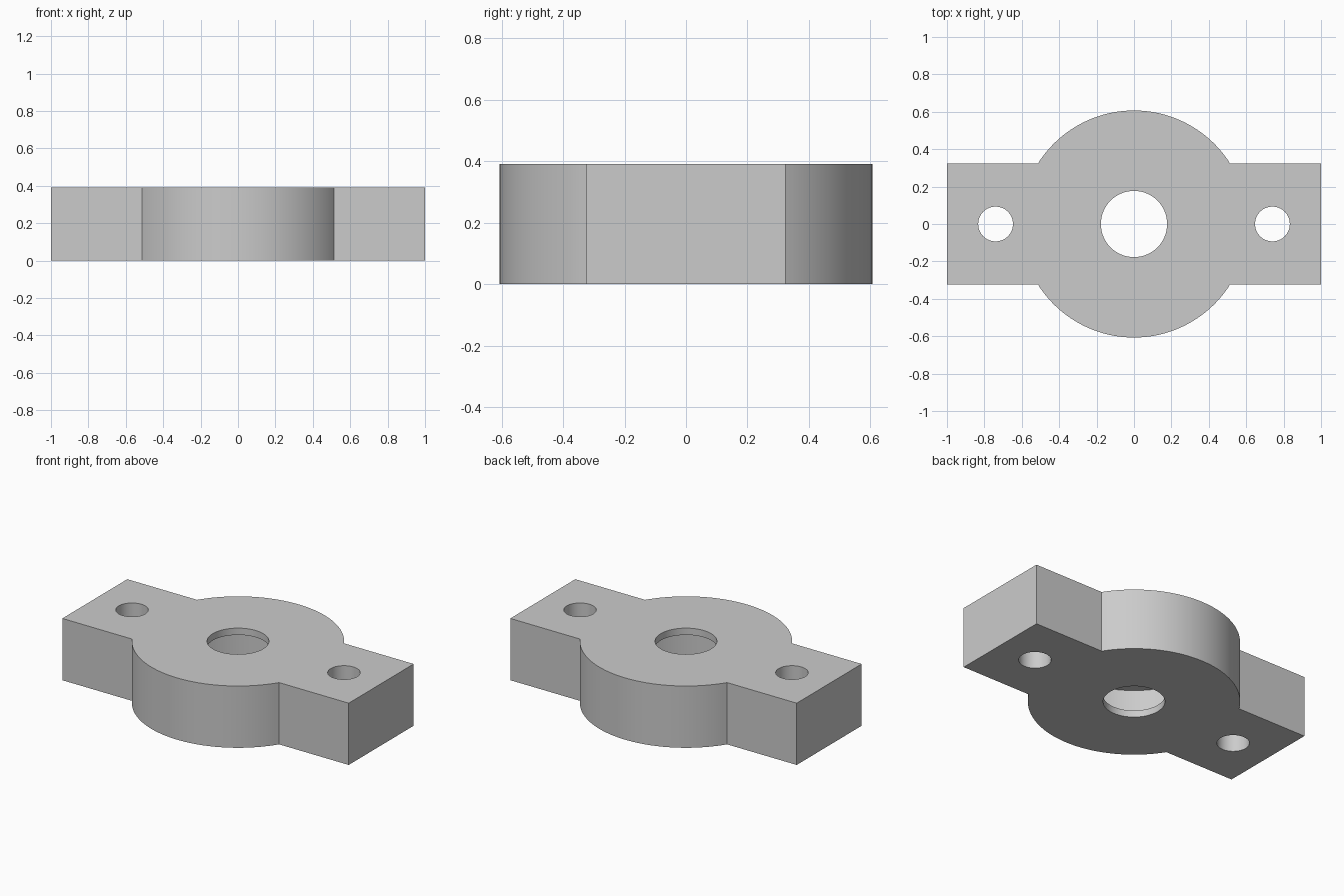
import bpy, bmesh, math

if "Cube" in bpy.data.objects:
    bpy.data.objects.remove(bpy.data.objects["Cube"])

HEIGHT, ARM_Y, DISC_R = 0.39, 0.324, 0.607
HOLE_R, BOLT_R, BOLT_X = 0.177, 0.093, 0.74
LIP, POCKET_R = 0.043, 0.475

grey = bpy.data.materials.new("light grey")
grey.diffuse_color = (0.6, 0.6, 0.6, 1)
grey.use_nodes = True
grey.node_tree.nodes["Principled BSDF"].inputs["Base Color"].default_value = grey.diffuse_color


def prism(name, points, z0, z1):
    """Closed outline extruded from z0 to z1."""
    bm = bmesh.new()
    face = bm.faces.new([bm.verts.new((x, y, z0)) for x, y in points])
    up = bmesh.ops.extrude_face_region(bm, geom=[face])["geom"]
    bmesh.ops.translate(bm, vec=(0, 0, z1 - z0),
                        verts=[g for g in up if isinstance(g, bmesh.types.BMVert)])
    bmesh.ops.recalc_face_normals(bm, faces=bm.faces)
    mesh = bpy.data.meshes.new(name)
    bm.to_mesh(mesh)
    bm.free()
    obj = bpy.data.objects.new(name, mesh)
    bpy.context.collection.objects.link(obj)
    mesh.materials.append(grey)
    return obj


def arc(r, a0, a1, n, cx=0):
    return [(cx + r * math.cos(a0 + (a1 - a0) * i / n),
             r * math.sin(a0 + (a1 - a0) * i / n)) for i in range(n + 1)]


def circle(r, cx=0):
    return arc(r, 0, math.tau, 64, cx)[:-1]


# Round body with a square-ended arm on each side
a = math.asin(ARM_Y / DISC_R)
outline = ([(1, -ARM_Y), (1, ARM_Y)] + arc(DISC_R, a, math.pi - a, 48)
           + [(-1, ARM_Y), (-1, -ARM_Y)] + arc(DISC_R, math.pi + a, math.tau - a, 48))
body = prism("flange_housing", outline, 0, HEIGHT)

# Hidden inner pocket, centre bore and two bolt holes
cutters = [prism("pocket_cutter", circle(POCKET_R), LIP, HEIGHT - LIP),
           prism("bore_cutter", circle(HOLE_R), -0.1, HEIGHT + 0.1)]
for side in (-1, 1):
    cutters.append(prism("bolt_hole_cutter", circle(BOLT_R, side * BOLT_X), -0.1, HEIGHT + 0.1))

bpy.context.view_layer.objects.active = body
body.select_set(True)
for cutter in cutters:
    mod = body.modifiers.new("cut", "BOOLEAN")
    mod.operation, mod.solver, mod.object = "DIFFERENCE", "EXACT", cutter
    bpy.ops.object.modifier_apply(modifier=mod.name)
    bpy.data.objects.remove(cutter)

bpy.ops.object.shade_smooth_by_angle(angle=math.radians(30))
